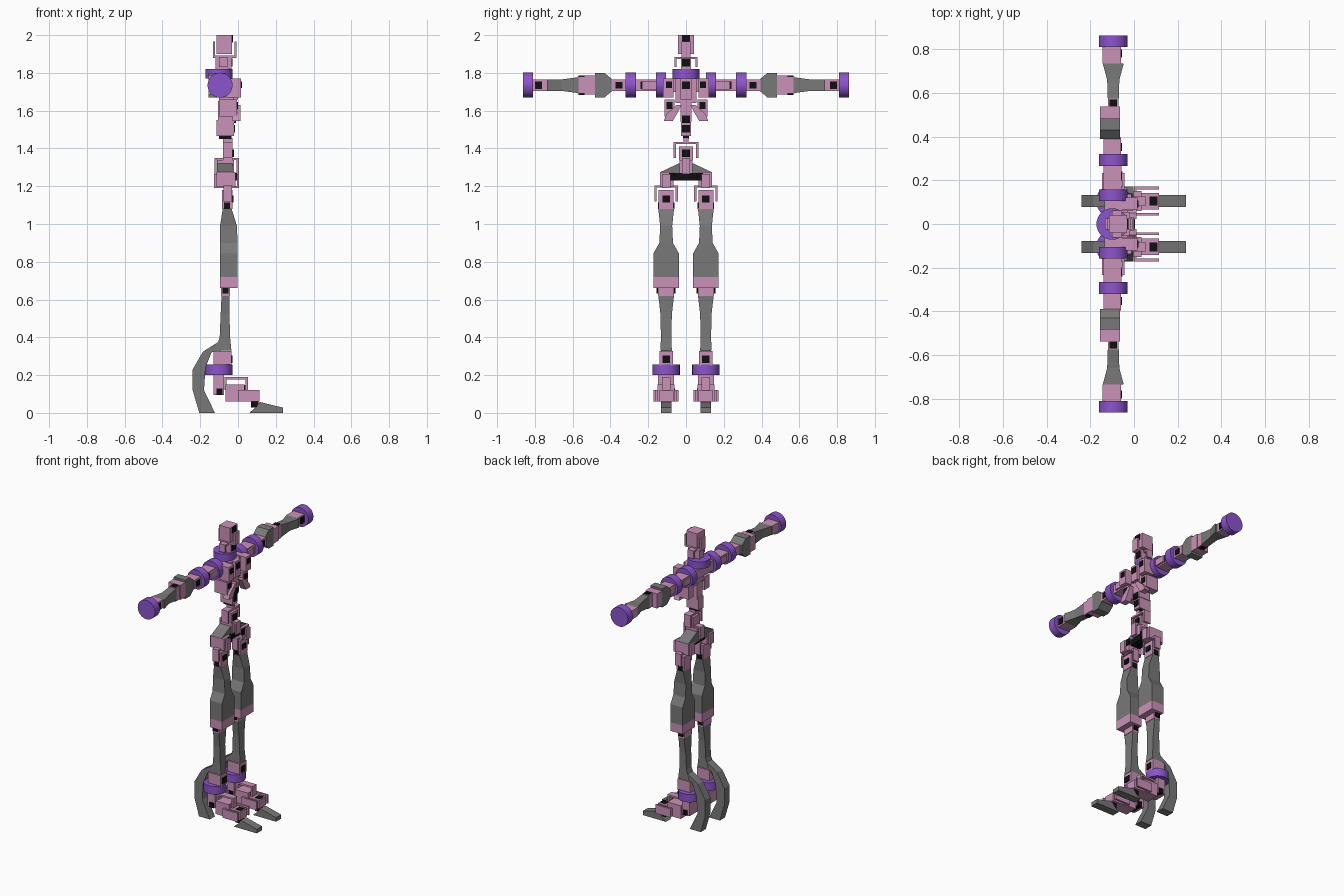
import bpy, bmesh, math
from mathutils import Vector

if "Cube" in bpy.data.objects:
    bpy.data.objects.remove(bpy.data.objects["Cube"])


def material(name, rgb):
    m = bpy.data.materials.new(name)
    m.diffuse_color = (*rgb, 1)
    m.use_nodes = True
    m.node_tree.nodes["Principled BSDF"].inputs["Base Color"].default_value = m.diffuse_color
    return m


PINK = material("pink", (0.60, 0.29, 0.48))
PURPLE = material("purple", (0.26, 0.09, 0.60))
BLACK = material("black", (0.005, 0.005, 0.005))
GREY = material("grey", (0.19, 0.19, 0.19))


def finish(name, bm, mat, flip=False):
    if flip:
        for v in bm.verts:
            v.co.y *= -1
    bmesh.ops.recalc_face_normals(bm, faces=bm.faces)
    me = bpy.data.meshes.new(name)
    bm.to_mesh(me)
    bm.free()
    me.materials.append(mat)
    ob = bpy.data.objects.new(name, me)
    bpy.context.collection.objects.link(ob)
    return ob


def both(name, make, mat, pair):
    if pair:
        finish("left_" + name, make(), mat)
        finish("right_" + name, make(), mat, True)
    else:
        finish(name, make(), mat)


def add_box(bm, x, y, z):
    vs = bmesh.ops.create_cube(bm, size=1)["verts"]
    for v in vs:
        v.co = Vector([(a + b) / 2 + c * (b - a) for (a, b), c in zip((x, y, z), v.co)])


def box(name, x, y, z, mat=PINK, pair=False):
    def make():
        bm = bmesh.new()
        add_box(bm, x, y, z)
        return bm
    both(name, make, mat, pair)


def bracket(name, base, sep, out, half, length, width, pair=False, t=0.012):
    """U bracket: a base plate and two cheeks; sep and out are axis indices."""
    def make():
        bm = bmesh.new()
        side = 3 - sep - out
        sg = 1 if length > 0 else -1

        def plate(s, o):
            r = [None] * 3
            r[sep] = tuple(base[sep] + k for k in s)
            r[out] = tuple(sorted(base[out] + k for k in o))
            r[side] = (base[side] - width, base[side] + width)
            add_box(bm, *r)
        plate((-half, half), (0, sg * t))
        plate((-half, -half + t), (sg * t, length))
        plate((half - t, half), (sg * t, length))
        return bm
    both(name, make, PINK, pair)


def loft(name, axis, rings, mat=GREY, pair=False):
    """Rectangular sections along an axis: (position, (a0, a1), (b0, b1))."""
    def make():
        bm = bmesh.new()
        loops = []
        for p, a, b in rings:
            loop = []
            for u, v in ((a[0], b[0]), (a[1], b[0]), (a[1], b[1]), (a[0], b[1])):
                c = [u, v]
                c.insert(axis, p)
                loop.append(bm.verts.new(c))
            loops.append(loop)
        for l0, l1 in zip(loops, loops[1:]):
            for i in range(4):
                j = (i + 1) % 4
                bm.faces.new((l0[i], l0[j], l1[j], l1[i]))
        bm.faces.new(loops[0])
        bm.faces.new(loops[-1])
        return bm
    both(name, make, mat, pair)


def extrude(name, pts, y, mat=GREY, pair=True):
    """Side profile in x, z extruded along y."""
    def make():
        bm = bmesh.new()
        f = bm.faces.new([bm.verts.new((px, y[0], pz)) for px, pz in pts])
        r = bmesh.ops.extrude_face_region(bm, geom=[f])["geom"]
        for v in r:
            if isinstance(v, bmesh.types.BMVert):
                v.co.y = y[1]
        return bm
    both(name, make, mat, pair)


def disc(name, centre, r, depth, along_y=False):
    bpy.ops.mesh.primitive_cylinder_add(vertices=32, radius=r, depth=depth, location=centre,
                                        rotation=(math.pi / 2 if along_y else 0, 0, 0))
    ob = bpy.context.object
    ob.name = name
    ob.data.materials.append(PURPLE)
    bpy.ops.object.shade_smooth_by_angle(angle=math.radians(40))


def span(c, h):
    return (c - h, c + h)


# head and neck
box("head", (-0.115, -0.032), (-0.042, 0.042), (1.90, 2.0))
box("head_face", (-0.034, -0.026), (-0.022, 0.022), (1.96, 2.0), BLACK)
bracket("head_bracket", (-0.07, 0, 1.88), 0, 2, 0.063, 0.085, 0.025)
box("neck_motor", (-0.12, -0.035), (-0.026, 0.026), (1.82, 1.882))
bracket("neck_bracket", (-0.078, 0, 1.885), 1, 2, 0.062, -0.055, 0.022)
box("neck_chip", (-0.036, -0.028), (-0.02, 0.02), (1.835, 1.875), BLACK)
disc("neck_turntable", (-0.10, 0, 1.795), 0.072, 0.05)

# chest and spine
box("shoulder_beam", (-0.135, -0.055), (-0.11, 0.11), (1.70, 1.77))
box("chest_core", (-0.10, -0.02), (-0.055, 0.055), (1.64, 1.77))
box("chest_plate", (-0.035, 0.0), (-0.03, 0.03), (1.66, 1.77))
box("chest_chip", (-0.005, 0.004), (-0.02, 0.02), (1.715, 1.755), BLACK)
box("chest_motor", (-0.06, 0.015), (0.065, 0.122), (1.67, 1.77), pair=True)
box("chest_motor_chip", (0.01, 0.02), (0.075, 0.107), (1.72, 1.755), BLACK, True)
box("rib_motor", (-0.10, -0.005), (0.06, 0.115), (1.57, 1.66), pair=True)
box("rib_chip", (-0.01, 0.0), (0.072, 0.102), (1.61, 1.645), BLACK, True)
loft("rib_strut", 2, [(1.545, (-0.03, 0.012), (0.07, 0.118)), (1.58, (-0.03, 0.012), (0.05, 0.105)),
                      (1.63, (-0.03, 0.012), (0.022, 0.05))], PINK, True)
box("spine", (-0.105, -0.015), (-0.03, 0.03), (1.54, 1.65))
box("lower_spine", (-0.115, -0.022), (-0.026, 0.026), (1.465, 1.55))
box("spine_chip_upper", (-0.02, -0.01), (-0.02, 0.02), (1.535, 1.575), BLACK)
box("spine_chip_lower", (-0.026, -0.016), (-0.02, 0.02), (1.485, 1.525), BLACK)
box("spine_joint", (-0.10, -0.035), (-0.015, 0.015), (1.45, 1.467), BLACK)

# waist and pelvis
box("waist_link", (-0.08, -0.03), (-0.012, 0.012), (1.425, 1.455))
bracket("waist_bracket", (-0.055, 0, 1.435), 1, 2, 0.066, -0.085, 0.025)
box("waist_motor", (-0.08, -0.028), (-0.036, 0.036), (1.34, 1.41))
box("waist_chip", (-0.03, -0.02), (-0.02, 0.02), (1.355, 1.395), BLACK)
bracket("pelvis_bracket", (-0.06, 0, 1.35), 0, 2, 0.065, -0.085, 0.022)
box("pelvis_motor", (-0.11, -0.02), (-0.035, 0.035), (1.27, 1.34))
loft("pelvis", 1, [(-0.135, (-0.112, -0.03), (1.235, 1.275)), (-0.04, (-0.112, -0.03), (1.25, 1.32)),
                   (0.04, (-0.112, -0.03), (1.25, 1.32)), (0.135, (-0.112, -0.03), (1.235, 1.275))])
box("pelvis_crossbar", (-0.10, -0.025), (-0.09, 0.09), (1.23, 1.27), BLACK)

# arms, spreading along y
Z, X = 1.735, -0.095
for side, s in (("left", 1), ("right", -1)):
    for part, y in (("shoulder", 0.132), ("upper_arm", 0.293), ("wrist", 0.837)):
        disc(f"{side}_{part}_turntable", (X, s * y, Z), 0.066, 0.054, True)
    disc(f"{side}_ankle_turntable", (-0.102, s * 0.105, 0.228), 0.072, 0.055)
box("shoulder_motor", (-0.14, -0.057), (0.155, 0.27), span(Z, 0.03), pair=True)
box("shoulder_chip", (-0.06, -0.052), (0.20, 0.24), span(Z, 0.02), BLACK, True)
bracket("shoulder_bracket", (X, 0.158, Z), 0, 1, 0.052, 0.075, 0.022, True)
box("upper_arm_motor", (-0.14, -0.06), (0.318, 0.395), span(Z, 0.03), pair=True)
box("upper_arm_chip", (-0.062, -0.054), (0.335, 0.372), span(Z, 0.018), BLACK, True)
loft("upper_arm", 1, [(0.39, (-0.155, -0.065), span(Z, 0.03)), (0.43, (-0.155, -0.065), span(Z, 0.064)),
                      (0.482, (-0.155, -0.065), span(Z, 0.064))], pair=True)
box("elbow_motor", (-0.155, -0.065), (0.48, 0.537), span(Z, 0.05), pair=True)
box("elbow_joint", (-0.12, -0.07), (0.535, 0.575), span(Z, 0.045), pair=True)
box("elbow_chip", (-0.112, -0.078), (0.537, 0.57), span(Z, 0.052), BLACK, True)
loft("forearm", 1, [(0.57, span(X, 0.025), span(Z, 0.042)), (0.66, span(X, 0.028), span(Z, 0.03)),
                    (0.735, span(X, 0.048), span(Z, 0.03))], pair=True)
box("wrist_motor", (-0.145, -0.06), (0.735, 0.812), span(Z, 0.03), pair=True)
box("wrist_chip", (-0.062, -0.054), (0.762, 0.80), span(Z, 0.02), BLACK, True)

# hips
Y = 0.105
box("hip_motor", (-0.115, -0.012), (0.065, 0.138), (1.195, 1.275), pair=True)
box("hip_motor_chip", (-0.014, -0.004), (0.055, 0.09), (1.23, 1.27), BLACK, True)
bracket("hip_bracket_roll", (-0.06, Y, 1.19), 0, 2, 0.066, 0.075, 0.022, True)
bracket("hip_bracket_pitch", (-0.055, Y, 1.205), 1, 2, 0.062, -0.085, 0.022, True)
box("hip_joint_motor", (-0.085, -0.03), span(Y, 0.04), (1.08, 1.18), pair=True)
box("hip_chip", (-0.032, -0.024), span(Y, 0.02), (1.115, 1.15), BLACK, True)
box("hip_side_chip", (-0.075, -0.042), span(Y, 0.044), (1.08, 1.115), BLACK, True)

# legs
loft("thigh", 2, [(1.085, (-0.08, -0.035), span(Y, 0.042)), (0.99, (-0.095, -0.006), span(Y, 0.032)),
                  (0.9, (-0.095, -0.002), span(Y, 0.036)), (0.845, (-0.095, -0.002), span(Y, 0.067)),
                  (0.72, (-0.095, -0.002), span(Y, 0.067))], pair=True)
box("knee_motor", (-0.095, -0.002), span(Y, 0.067), (0.66, 0.72), pair=True)
box("knee_joint", (-0.09, -0.042), span(Y, 0.042), (0.62, 0.66), pair=True)
box("knee_chip", (-0.083, -0.05), span(Y, 0.05), (0.632, 0.66), BLACK, True)
loft("shin", 2, [(0.625, (-0.087, -0.045), span(Y, 0.042)), (0.52, (-0.092, -0.045), span(Y, 0.03)),
                 (0.4, (-0.097, -0.042), span(Y, 0.028)), (0.33, (-0.12, -0.035), span(Y, 0.03))], pair=True)
box("ankle_motor", (-0.13, -0.035), span(Y, 0.036), (0.25, 0.328), pair=True)
box("ankle_chip", (-0.037, -0.029), span(Y, 0.02), (0.265, 0.305), BLACK, True)

# curved heel spur
extrude("heel", [(-0.095, 0.40), (-0.125, 0.325), (-0.14, 0.32), (-0.172, 0.24), (-0.18, 0.12), (-0.122, 0),
                 (-0.205, 0), (-0.24, 0.12), (-0.24, 0.23), (-0.185, 0.325), (-0.13, 0.325)][1:],
        span(Y, 0.028))
extrude("heel_root", [(-0.09, 0.41), (-0.105, 0.375), (-0.185, 0.325), (-0.09, 0.325)], span(Y, 0.028))

# feet
box("foot_motor", (-0.13, -0.073), span(Y, 0.042), (0.095, 0.20), pair=True)
box("foot_side_chip", (-0.115, -0.082), span(Y, 0.047), (0.095, 0.13), BLACK, True)
bracket("foot_bracket_roll", (-0.01, Y, 0.19), 0, 2, 0.062, -0.07, 0.022, True)
box("foot_joint_motor", (-0.065, 0.035), span(Y, 0.045), (0.06, 0.15), pair=True)
box("foot_chip", (0.03, 0.04), span(Y, 0.02), (0.12, 0.148), BLACK, True)
bracket("toe_bracket", (0.0, Y, 0.09), 1, 0, 0.066, 0.115, 0.03, True)
box("toe_motor", (0.03, 0.115), span(Y, 0.038), (0.06, 0.118), pair=True)
box("toe_chip", (0.07, 0.108), span(Y, 0.02), (0.028, 0.122), BLACK, True)
extrude("toe", [(0.06, 0), (0.237, 0), (0.237, 0.028), (0.115, 0.058), (0.095, 0.03)], span(Y, 0.028))
